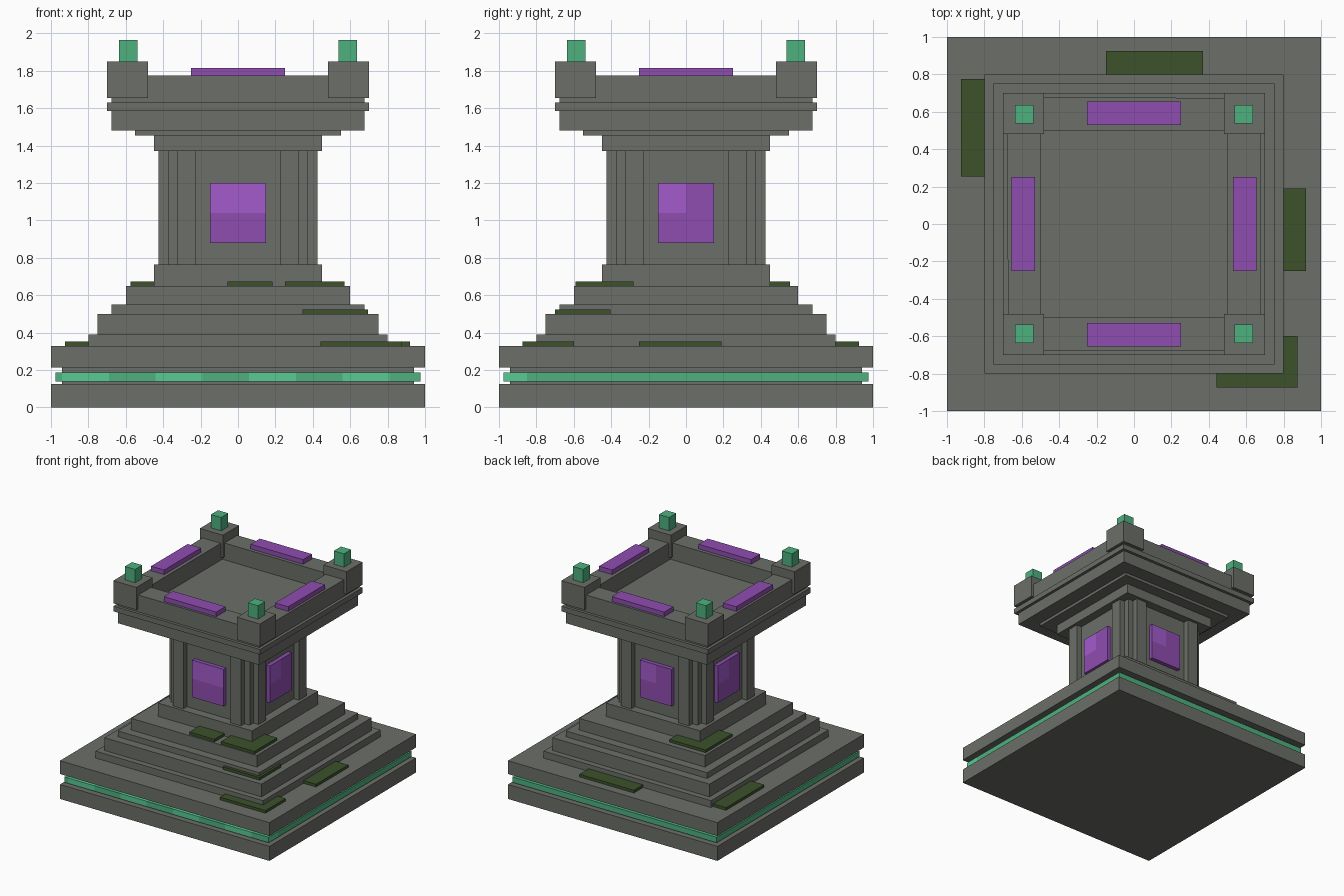
import bpy, bmesh, math
from mathutils import Matrix, Vector

cube = bpy.data.objects.get("Cube")
if cube:
    bpy.data.objects.remove(cube, do_unlink=True)


def srgb(r, g, b):
    return tuple(((c / 255 + 0.055) / 1.055) ** 2.4 for c in (r, g, b)) + (1.0,)


def material(name, colour):
    m = bpy.data.materials.new(name)
    m.use_nodes = True
    m.diffuse_color = colour
    m.node_tree.nodes["Principled BSDF"].inputs["Base Color"].default_value = colour
    return m


STONE = material("grey stone", srgb(107, 110, 104))
MOSS = material("dark moss", srgb(60, 82, 43))
GREEN = material("jade green", srgb(77, 176, 127))
LIGHT_GREEN = material("light jade", srgb(89, 203, 148))
PURPLE = material("deep purple", srgb(143, 77, 176))
LIGHT_PURPLE = material("light purple", srgb(162, 91, 203))


def box(name, x, y, z, mats, turn=0, cuts=(), rule=None):
    """Box from (min, max) ranges, cut along (axis, position), painted by rule, turned in quarter turns."""
    bm = bmesh.new()
    bmesh.ops.create_cube(bm, size=1)
    for v in bm.verts:
        v.co = Vector([r[0] if c < 0 else r[1] for c, r in zip(v.co, (x, y, z))])
    for axis, pos in cuts:
        co, no = Vector(), Vector()
        co[axis], no[axis] = pos, 1
        bmesh.ops.bisect_plane(bm, geom=bm.verts[:] + bm.edges[:] + bm.faces[:],
                               plane_co=co, plane_no=no)
    bm.normal_update()
    if rule:
        for f in bm.faces:
            f.material_index = int(rule(f.calc_center_median(), f.normal))
    bmesh.ops.transform(bm, matrix=Matrix.Rotation(turn * math.pi / 2, 4, 'Z'), verts=bm.verts)
    me = bpy.data.meshes.new(name)
    bm.to_mesh(me)
    bm.free()
    for m in mats:
        me.materials.append(m)
    ob = bpy.data.objects.new(name, me)
    bpy.context.collection.objects.link(ob)
    return ob


# Square stone tiers: name, half width, bottom, top
TIERS = [
    ("base_slab_lower", 1.0, 0, 0.125),
    ("base_core", 0.94, 0.125, 0.215),
    ("base_slab_upper", 1.0, 0.215, 0.33),
    ("step_1", 0.8, 0.33, 0.39),
    ("step_2", 0.75, 0.39, 0.5),
    ("step_3", 0.675, 0.5, 0.55),
    ("step_4", 0.6, 0.55, 0.65),
    ("column_foot", 0.45, 0.65, 0.765),
    ("column_core", 0.375, 0.765, 1.37),
    ("column_head", 0.45, 1.37, 1.455),
    ("cornice_lip", 0.55, 1.455, 1.48),
    ("cornice", 0.675, 1.48, 1.585),
    ("cornice_ledge", 0.7, 1.585, 1.63),
]
for name, h, z0, z1 in TIERS:
    box(name, (-h, h), (-h, h), (z0, z1), [STONE])

# Glowing band in the base groove: chequered at the front, plain elsewhere
stripes = [-0.69 + 0.25 * i for i in range(7)]
box("band_front", (-0.94, 0.94), (-0.975, -0.94), (0.14, 0.187), [GREEN, LIGHT_GREEN],
    cuts=[(0, s) for s in stripes],
    rule=lambda c, n: abs(n.x) < 0.5 and int((c.x + 0.94) / 0.25) % 2 == 0)
box("band_back", (-0.94, 0.94), (0.94, 0.975), (0.14, 0.187), [GREEN])
for side, s in (("left", 1), ("right", -1)):
    box("band_" + side, tuple(sorted((s * 0.94, s * 0.975))), (-0.975, 0.975), (0.14, 0.187),
        [GREEN, LIGHT_GREEN], cuts=[(1, -0.85)],
        rule=lambda c, n, s=s: s > 0 and c.y < -0.85 and n.x > 0.5)

# Four identical sides: pilasters, rune panel, parapet, top inlay and corner post
SIDES = ["front", "left", "back", "right"]
for k, side in enumerate(SIDES):
    for tag, x in (("a", (-0.325, -0.225)), ("b", (0.225, 0.325))):
        box(f"pilaster_{side}_{tag}", x, (-0.425, -0.37), (0.765, 1.37), [STONE], k)
    box("panel_" + side, (-0.15, 0.15), (-0.41, -0.37), (0.88, 1.2), [PURPLE, LIGHT_PURPLE], k,
        cuts=[(0, 0), (2, 1.04)],
        rule=lambda c, n, k=k: n.y < -0.5 and c.z > 1.04 and (k == 0 or c.x < 0))
    e = 0.675 if k % 2 == 0 else 0.5
    box("parapet_" + side, (-e, e), (-0.675, -0.5), (1.63, 1.775), [STONE], k)
    box("inlay_" + side, (-0.25, 0.25), (-0.655, -0.53), (1.77, 1.815), [PURPLE], k)
    box("corner_post_" + side, (0.48, 0.7), (-0.7, -0.48), (1.655, 1.85), [STONE], k)
    box("beacon_" + side, (0.538, 0.635), (-0.635, -0.538), (1.85, 1.965), [GREEN], k)

# Moss patches lying on the steps: x range, y range, bottom
PATCHES = [
    ((-0.15, 0.37), (0.79, 0.925), 0.33),
    ((-0.925, -0.79), (0.255, 0.775), 0.33),
    ((0.79, 0.92), (-0.25, 0.19), 0.33),
    ((0.44, 0.875), (-0.875, -0.6), 0.33),
    ((0.345, 0.695), (-0.7, -0.405), 0.5),
    ((0.25, 0.57), (-0.59, -0.28), 0.65),
    ((-0.055, 0.185), (-0.585, -0.4), 0.65),
    ((-0.575, -0.23), (0.19, 0.555), 0.65),
]
for i, (x, y, z) in enumerate(PATCHES, 1):
    box(f"moss_patch_{i}", x, y, (z - 0.005, z + 0.023), [MOSS])
